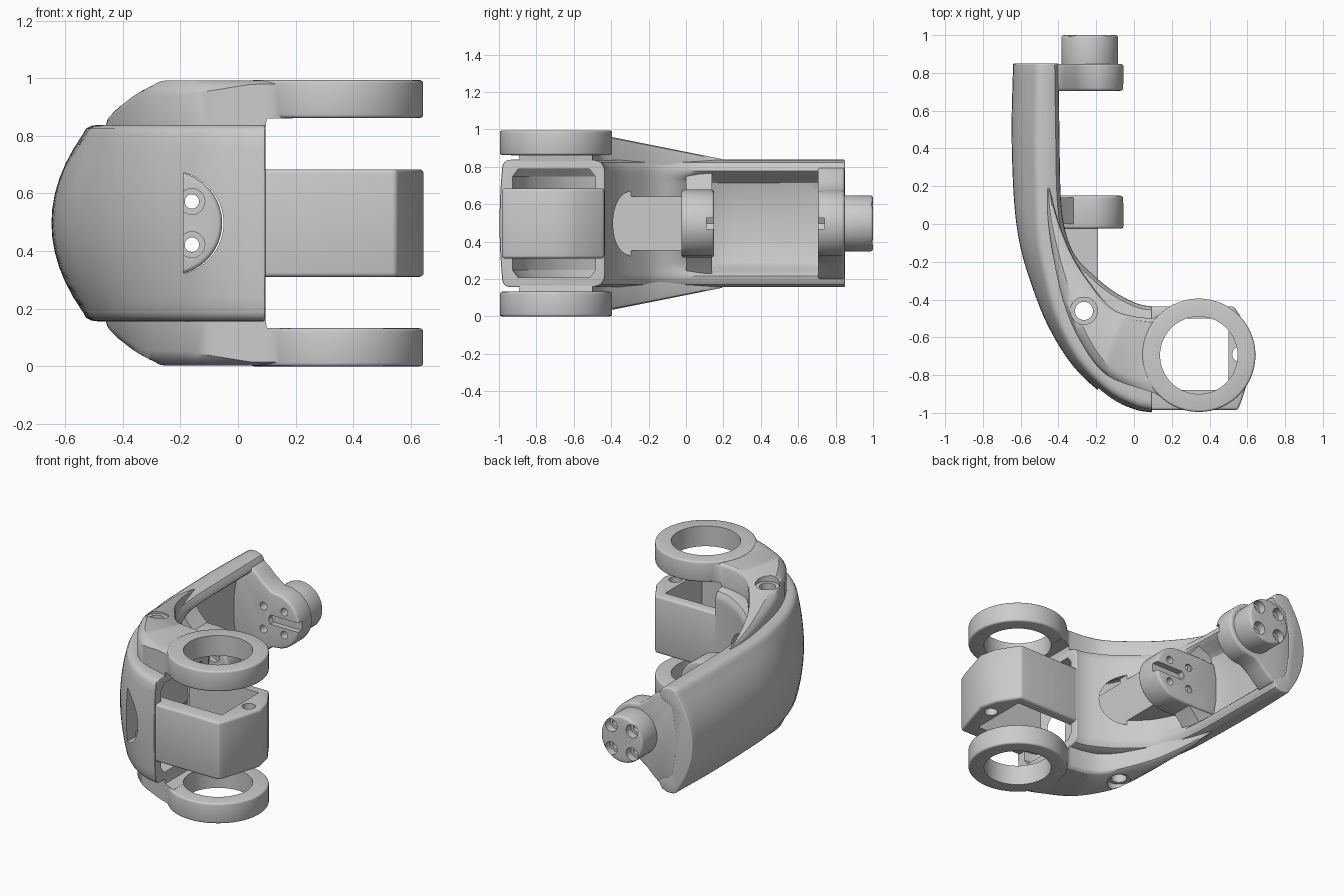
import bpy, bmesh
from math import sin, cos, radians, pi
from mathutils import Vector

if "Cube" in bpy.data.objects:
    bpy.data.objects.remove(bpy.data.objects["Cube"])

MID = 0.497          # height of the symmetry plane


def finish(name, bm):
    bmesh.ops.remove_doubles(bm, verts=bm.verts, dist=1e-5)
    bmesh.ops.recalc_face_normals(bm, faces=bm.faces)
    me = bpy.data.meshes.new(name)
    bm.to_mesh(me)
    bm.free()
    ob = bpy.data.objects.new(name, me)
    bpy.context.collection.objects.link(ob)
    return ob


def loft(name, loops):
    bm = bmesh.new()
    rows = [[bm.verts.new(p) for p in lp] for lp in loops]
    n = len(rows[0])
    for a, b in zip(rows, rows[1:]):
        for i in range(n):
            bm.faces.new((a[i], a[(i + 1) % n], b[(i + 1) % n], b[i]))
    bm.faces.new(rows[0])
    bm.faces.new(rows[-1])
    return finish(name, bm)


def prism(name, pts, axis, lo, hi):
    """Extrude a 2D outline along z (points x,y) or y (points x,z)."""
    put = (lambda p, t: (p[0], p[1], t)) if axis == 'z' else (lambda p, t: (p[0], t, p[1]))
    return loft(name, [[put(p, t) for p in pts] for t in (lo, hi)])


def disc(name, c, r, axis, lo, hi, n=64):
    pts = [(c[0] + r * cos(2 * pi * i / n), c[1] + r * sin(2 * pi * i / n)) for i in range(n)]
    return prism(name, pts, axis, lo, hi)


def apply(ob, mod):
    bpy.context.view_layer.objects.active = ob
    bpy.ops.object.modifier_apply(modifier=mod.name)


def bevel(ob, w, angle=40):
    m = ob.modifiers.new("bevel", 'BEVEL')
    m.width, m.segments, m.limit_method, m.angle_limit = w, 3, 'ANGLE', radians(angle)
    apply(ob, m)


def boolean(ob, tools, op='DIFFERENCE'):
    for t in tools:
        m = ob.modifiers.new("bool", 'BOOLEAN')
        m.object, m.operation, m.solver = t, op, 'EXACT'
        apply(ob, m)
        bpy.data.objects.remove(t)


def spline(keys, sub=6):
    """Catmull-Rom through tuples of numbers."""
    k = [Vector(q) for q in keys]
    k = [2 * k[0] - k[1]] + k + [2 * k[-1] - k[-2]]
    out = []
    for i in range(1, len(k) - 2):
        a, b, c, d = k[i - 1:i + 3]
        for s in range(sub):
            t = s / sub
            out.append(0.5 * (2 * b + (c - a) * t + (2 * a - 5 * b + 4 * c - d) * t * t
                              + (3 * b - a - 3 * c + d) * t ** 3))
    return out + [k[-2]]


# --- Curved body: outer xy, inner xy, bulge, inner trough depth
stations = spline([
    (-.64, .85, -.40, .85, .11, .10), (-.648, .5, -.395, .5, .11, .12),
    (-.637, .15, -.388, .15, .105, .12), (-.61, -.08, -.365, -.03, .09, .02),
    (-.56, -.27, -.31, -.17, .075, 0), (-.46, -.53, -.21, -.275, .055, 0),
    (-.32, -.755, -.11, -.355, .04, 0), (-.15, -.91, -.01, -.41, .03, 0),
    (0, -.98, .05, -.43, .02, 0), (.095, -.998, .095, -.435, .015, 0)])


def section(st, pts):
    o, i = Vector(st[0:2]), Vector(st[2:4])
    d = (i - o).normalized()
    return [((o + d * u).x, (o + d * u).y, MID + z) for u, z in pts]


def body_loop(st):
    w, b, tr = (Vector(st[2:4]) - Vector(st[0:2])).length, st[4], max(st[5], 0)
    half = [(b * (t / 6) ** 2, .31 * t / 6) for t in range(7)]
    half += [(b + .010, .328), (b + .028, .338), (b + .05, .341), (w - .055, .34),
             (w - .02, .327), (w - .003, .30), (w, .28), (w - tr * .2, .257),
             (w - tr * .7, .238), (w - tr * .92, .215), (w - tr, .18), (w - tr * 1.15, .08)]
    return section(st, half + [(u, -z) for u, z in reversed(half[1:])])


def hollow_loop(st):
    w, b = (Vector(st[2:4]) - Vector(st[0:2])).length, st[4]
    lo, hi = b * .7 + .06, w - .05
    half = [(lo, .25), (lo + .03, .29), (hi - .03, .29), (hi, .25)]
    return section(st, half + [(u, -z) for u, z in reversed(half)])


body = loft("curved_body", [body_loop(s) for s in stations])
bevel(body, .012, 70)
end = stations[-1].copy()
end[0] += .15
end[2] += .15
hollow = loft("hollow_cutter", [hollow_loop(s) for s in stations[20:]] + [hollow_loop(end)])
arc = [(-.23 + .18 * cos(radians(a)), MID + .18 * sin(radians(a))) for a in range(-77, 78, 7)]
window = prism("window_cutter", arc, 'y', -1.2, -.05)
PIVOT = (-.265, -.46)
boolean(body, [hollow, window, disc("pivot_cutter", PIVOT, .048, 'z', -.1, 1.1, 32)])

# --- Inner block behind the round window
block = prism("inner_block", [(-.19, -.02), (-.19, -.82), (-.38, -.6), (-.38, -.02)],
              'z', MID - .145, MID + .145)
boolean(block, [disc("pivot_cutter", PIVOT, .048, 'z', -.1, 1.1, 32)])


# --- Round mounting plates that stick out from the body
def plate_outline(web, back):
    half = [(-.235 + .18 * cos(radians(a)), .18 * sin(radians(a))) for a in range(0, 76, 5)]
    half += [(-.25, .181), (-.31, .18 + (web - .18) * .35), (-.36, .18 + (web - .18) * .75),
             (-.40, web), (back, web * .97)]
    return [(x, MID + z) for x, z in half + [(x, -z) for x, z in reversed(half[1:])]]


def bolt_holes(r, lo, hi):
    return [disc("bolt_cutter", (-.235 + sx * .075, MID + sz * .075), r, 'y', lo, hi, 24)
            for sx in (-1, 1) for sz in (-1, 1)]


def slot(lo, hi):
    pts = [(-.26, -.03), (.0, -.03), (.0, .03), (-.26, .03), (-.275, 0)]
    return prism("slot_cutter", [(x, MID + z) for x, z in pts], 'y', lo, hi)


end_plate = prism("end_plate", plate_outline(.3, -.53), 'y', .705, .848)
bevel(end_plate, .015)
boolean(end_plate, bolt_holes(.025, .5, 1.1) + [slot(.6, .74)])

middle_plate = prism("middle_plate", plate_outline(.182, -.54), 'y', -.025, .15)
bevel(middle_plate, .015)
boolean(middle_plate, bolt_holes(.025, -.2, .3) + bolt_holes(.045, -.2, .01) + [slot(.11, .3)])

# --- Web that ties the middle plate to the body
web = [(-.31, .17), (-.36, .22), (-.40, .27), (-.54, .27)]
prism("plate_web", [(x, MID + z) for x, z in web + [(x, -z) for x, z in reversed(web)]],
      'y', .0, .14)

knob = disc("end_knob", (-.235, MID), .15, 'y', .83, 1.0)
bevel(knob, .015)
boolean(knob, bolt_holes(.025, .5, 1.1) + bolt_holes(.042, .95, 1.1))

# --- Two ring arms, mirrored above and below
RING = (.343, -.695)
arm_line = spline([(-.458, .19, -.448, .195), (-.457, .05, -.405, .03),
                   (-.435, -.13, -.325, -.17), (-.378, -.4, -.215, -.335),
                   (-.285, -.62, -.12, -.445), (-.145, -.80, -.02, -.485),
                   (.09, -.89, .09, -.5)], 5)
arm_line += [Vector((.1, -.892, .1, -.499)), Vector((.15, -.918, .15, -.472)),
             Vector((.19, -.935, .19, -.455))]


def arm_loop(st, s):
    L, R = Vector(st[0:2]), Vector(st[2:4])
    w = (R - L).length
    side, flank = (R - L) * min(.3, .02 / w), (R - L) * min(.3, .05 / w)
    bot = .364 if L.x > .095 else .3
    # the outer flank is rounded more where the arm leaves the body
    f = .012 + .04 * min(1, max(0, (.05 - L.x) / .25)) * min(1, w / .15)

    def top(p, drop=0):
        return MID + s * (min(.495, .463 - .2 * (p.y + .4)) - drop)
    A, B = L + flank, R - side
    return [(*L, MID + s * bot), (*R, MID + s * bot), (*R, top(R, .018)),
            (*(R - side * .3), top(R, .006)), (*B, top(B)), (*A, top(A)),
            (*(L + flank * .35), top(L, f * .4)), (*L, top(L, f))]


for s, name in ((1, "upper_ring_arm"), (-1, "lower_ring_arm")):
    lo, hi = sorted((MID + s * .365, MID + s * .497))
    arm = disc(name, RING, .30, 'z', lo, hi, 96)
    bevel(arm, .012)
    neck = loft("arm_neck", [arm_loop(st, s) for st in arm_line])
    boolean(arm, [neck], 'UNION')
    c1, c2 = sorted((MID + s * .45, MID + s * .7))
    boolean(arm, [disc("ring_cutter", RING, .205, 'z', -.2, 1.2, 96),
                  disc("pivot_cutter", PIVOT, .048, 'z', -.2, 1.2, 32),
                  disc("pivot_cutter", PIVOT, .072, 'z', c1, c2, 32)])

# --- Open box bracket between the rings
bracket = prism("box_bracket", [(.0, -.96), (.1, -.985), (.55, -.985), (.575, -.92), (.645, -.69),
                                (.62, -.58), (.53, -.437), (.0, -.437)],
                'z', MID - .187, MID + .187)
bevel(bracket, .015)
boolean(bracket, [prism("box_cutter", [(-.1, -.88), (.5, -.88), (.5, -.5), (-.1, -.5)], 'z', 0, 1),
                  disc("pin_cutter", (.56, -.69), .04, 'z', 0, 1, 32)])

# --- Smooth shading with crisp edges
for ob in bpy.data.objects:
    bpy.ops.object.select_all(action='DESELECT')
    ob.select_set(True)
    bpy.context.view_layer.objects.active = ob
    bpy.ops.object.shade_smooth_by_angle(angle=radians(32))
